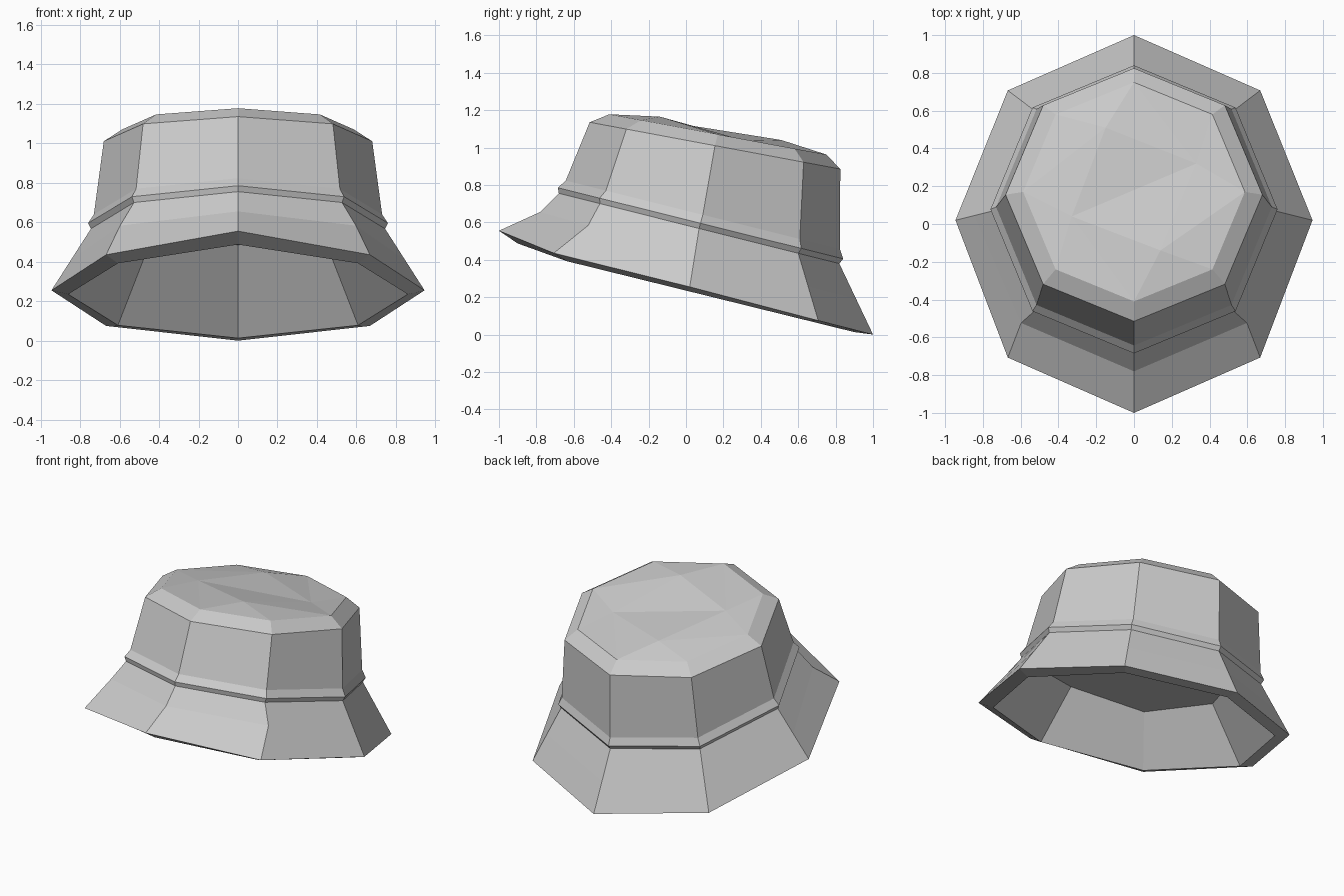
import bpy, bmesh, math

if "Cube" in bpy.data.objects:
    bpy.data.objects.remove(bpy.data.objects["Cube"])

SIDES = 8

felt = bpy.data.materials.new("felt_grey")
felt.use_nodes = True
GREY = (0.6, 0.6, 0.6, 1)
felt.diffuse_color = GREY
felt.node_tree.nodes["Principled BSDF"].inputs["Base Color"].default_value = GREY

bm = bmesh.new()


def ring(rx, ry, cy, z, tilt, lift=0.0):
    """Tilted octagon with a corner at the front; lift raises that front corner."""
    verts = []
    for i in range(SIDES):
        a = math.tau * i / SIDES
        c = math.cos(a)
        extra = lift if i == 0 else 0
        verts.append(bm.verts.new((rx * math.sin(a), cy - ry * c, z + tilt * c + extra)))
    return verts


def bridge(lower, upper):
    for i in range(SIDES):
        j = (i + 1) % SIDES
        bm.faces.new((lower[i], lower[j], upper[j], upper[i]))


# Rings from the inner ceiling, down the lining, round the rim, up to the crown
profile = [
    (0.62, 0.63, 0.02, 0.585, 0.10, 0.07),     # lining ceiling
    (0.86, 0.90, 0.00, 0.235, 0.222, 0.03),    # rim, inner edge
    (0.945, 1.00, 0.00, 0.255, 0.255, 0.045),  # rim, outer edge
    (0.745, 0.75, 0.07, 0.567, 0.188),         # under the band
    (0.76, 0.7625, 0.0775, 0.595, 0.19),       # band lip
    (0.73, 0.733, 0.09, 0.64, 0.183),          # foot of the crown
    (0.68, 0.67, 0.155, 1.01, 0.125),          # shoulder
    (0.587, 0.58, 0.17, 1.07, 0.1075),         # top edge
]
rings = [ring(*p) for p in profile]
rim, under_band = rings[2], rings[3]
for side in (2, 6):
    rim[side].co.y += 0.02

# Brim bend: halfway up the brim, pulled in at the three front corners
bend = [bm.verts.new((a.co + b.co) / 2) for a, b in zip(rim, under_band)]
for i in (-1, 0, 1):
    bend[i].co.y += 0.06
    bend[i].co.z += 0.015 * abs(i)
rings.insert(3, bend)

for lower, upper in zip(rings, rings[1:]):
    bridge(lower, upper)
bm.faces.new(list(reversed(rings[0])))

# Faceted top: four inner points around a shallow fold
top = rings[-1]
inner = [bm.verts.new(p) for p in (
    (0.14, -0.14, 1.165), (0.33, 0.32, 1.035),
    (-0.15, 0.51, 1.04), (-0.33, 0.04, 1.115))]
for k, p in enumerate(inner):
    a, b, c = (top[(2 * k + n) % SIDES] for n in range(3))
    bm.faces.new((a, b, p))
    bm.faces.new((b, c, p))
    bm.faces.new((c, inner[(k + 1) % 4], p))
bm.faces.new((inner[0], inner[1], inner[3]))
bm.faces.new((inner[1], inner[2], inner[3]))

bmesh.ops.recalc_face_normals(bm, faces=bm.faces)
mesh = bpy.data.meshes.new("bucket_hat")
bm.to_mesh(mesh)
bm.free()
mesh.materials.append(felt)
hat = bpy.data.objects.new("bucket_hat", mesh)
bpy.context.collection.objects.link(hat)
